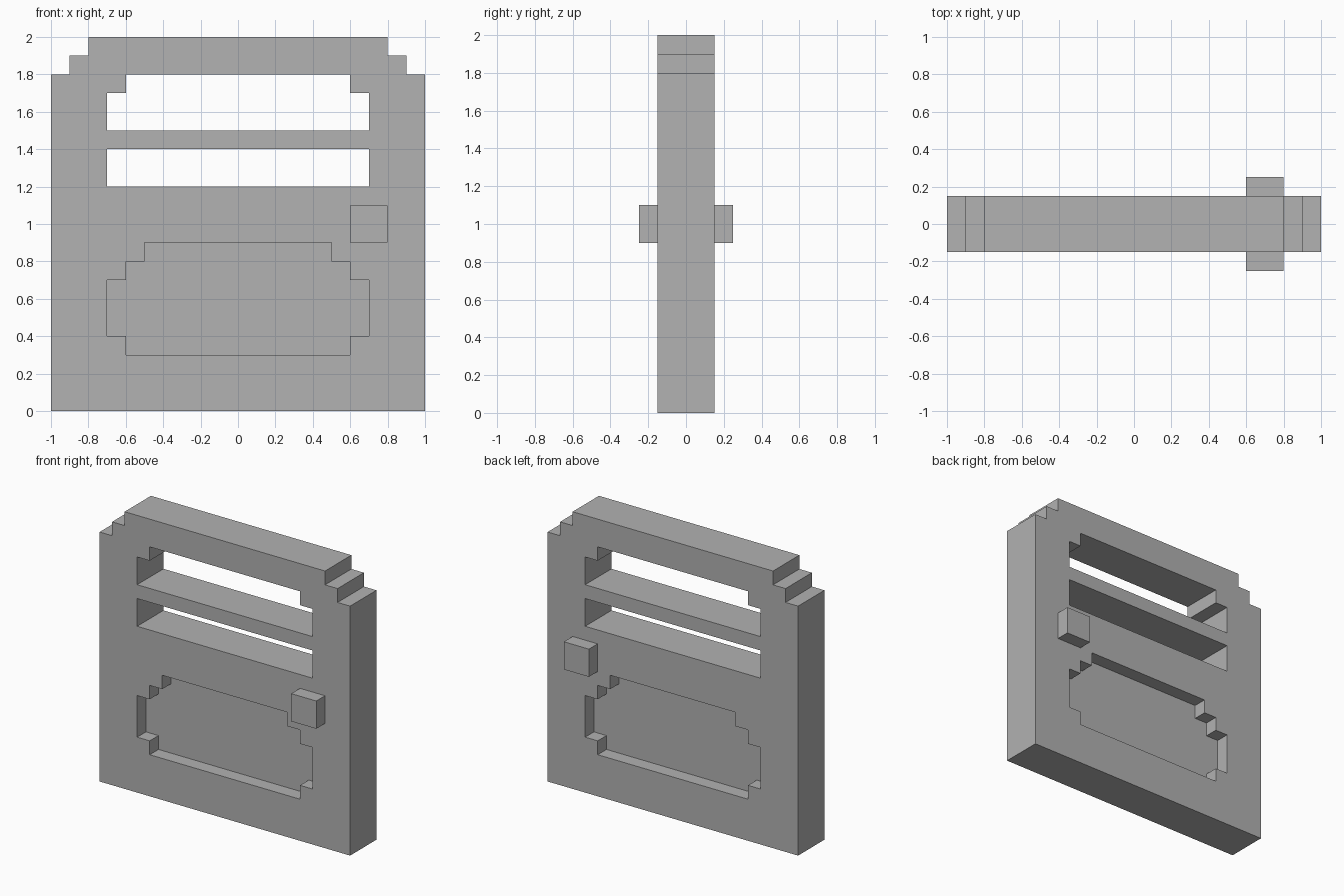
import bpy
import bmesh

default_cube = bpy.data.objects.get("Cube")
if default_cube:
    bpy.data.objects.remove(default_cube, do_unlink=True)

# Single grey material
GREY = (0.445, 0.445, 0.445, 1.0)
grey = bpy.data.materials.new("plain grey")
grey.use_nodes = True
grey.diffuse_color = GREY
bsdf = next(n for n in grey.node_tree.nodes if n.type == "BSDF_PRINCIPLED")
bsdf.inputs["Base Color"].default_value = GREY
bsdf.inputs["Roughness"].default_value = 0.8

HALF_DEPTH = 0.15
RECESS = 0.1


def slab(name, outline, y_front, y_back):
    """Extrude a closed (x, z) outline from y_front to y_back."""
    bm = bmesh.new()
    face = bm.faces.new([bm.verts.new((x, y_front, z)) for x, z in outline])
    extruded = bmesh.ops.extrude_face_region(bm, geom=[face])["geom"]
    verts = [v for v in extruded if isinstance(v, bmesh.types.BMVert)]
    bmesh.ops.translate(bm, verts=verts, vec=(0, y_back - y_front, 0))
    bmesh.ops.recalc_face_normals(bm, faces=bm.faces)
    mesh = bpy.data.meshes.new(name)
    bm.to_mesh(mesh)
    bm.free()
    mesh.materials.append(grey)
    obj = bpy.data.objects.new(name, mesh)
    bpy.context.collection.objects.link(obj)
    return obj


def mirrored(right_half):
    """Close a half outline by reflecting it across x = 0."""
    return right_half + [(-x, z) for x, z in reversed(right_half)]


def rectangle(x0, x1, z0, z1):
    return [(x0, z0), (x1, z0), (x1, z1), (x0, z1)]


# Door slab with stepped top corners
door = slab("door", mirrored([(1, 0), (1, 1.8), (0.9, 1.8), (0.9, 1.9),
                              (0.8, 1.9), (0.8, 2)]), -HALF_DEPTH, HALF_DEPTH)

# Two window openings and a stepped panel recess on each side
upper_window = mirrored([(0.7, 1.5), (0.7, 1.7), (0.6, 1.7), (0.6, 1.8)])
lower_window = rectangle(-0.7, 0.7, 1.2, 1.4)
panel = mirrored([(0.6, 0.3), (0.6, 0.4), (0.7, 0.4), (0.7, 0.7),
                  (0.6, 0.7), (0.6, 0.8), (0.5, 0.8), (0.5, 0.9)])
floor, outside = HALF_DEPTH - RECESS, HALF_DEPTH + 0.1
cutters = [
    slab("upper_window_cutter", upper_window, -outside, outside),
    slab("lower_window_cutter", lower_window, -outside, outside),
    slab("front_panel_cutter", panel, -outside, -floor),
    slab("back_panel_cutter", panel, floor, outside),
]
for cutter in cutters:
    cutter.hide_render = True
    cut = door.modifiers.new(cutter.name, "BOOLEAN")
    cut.operation = "DIFFERENCE"
    cut.solver = "EXACT"
    cut.object = cutter

# Bake the cuts, then discard the cutters
bpy.context.view_layer.update()
graph = bpy.context.evaluated_depsgraph_get()
baked = bpy.data.meshes.new_from_object(door.evaluated_get(graph))
door.modifiers.clear()
door.data = baked
baked.materials.clear()
baked.materials.append(grey)
for polygon in baked.polygons:
    polygon.material_index = 0
for cutter in cutters:
    bpy.data.objects.remove(cutter, do_unlink=True)

# Square knob on both sides
for name, side in (("front_knob", -1), ("back_knob", 1)):
    slab(name, rectangle(0.6, 0.8, 0.9, 1.1), side * HALF_DEPTH, side * (HALF_DEPTH + 0.1))
